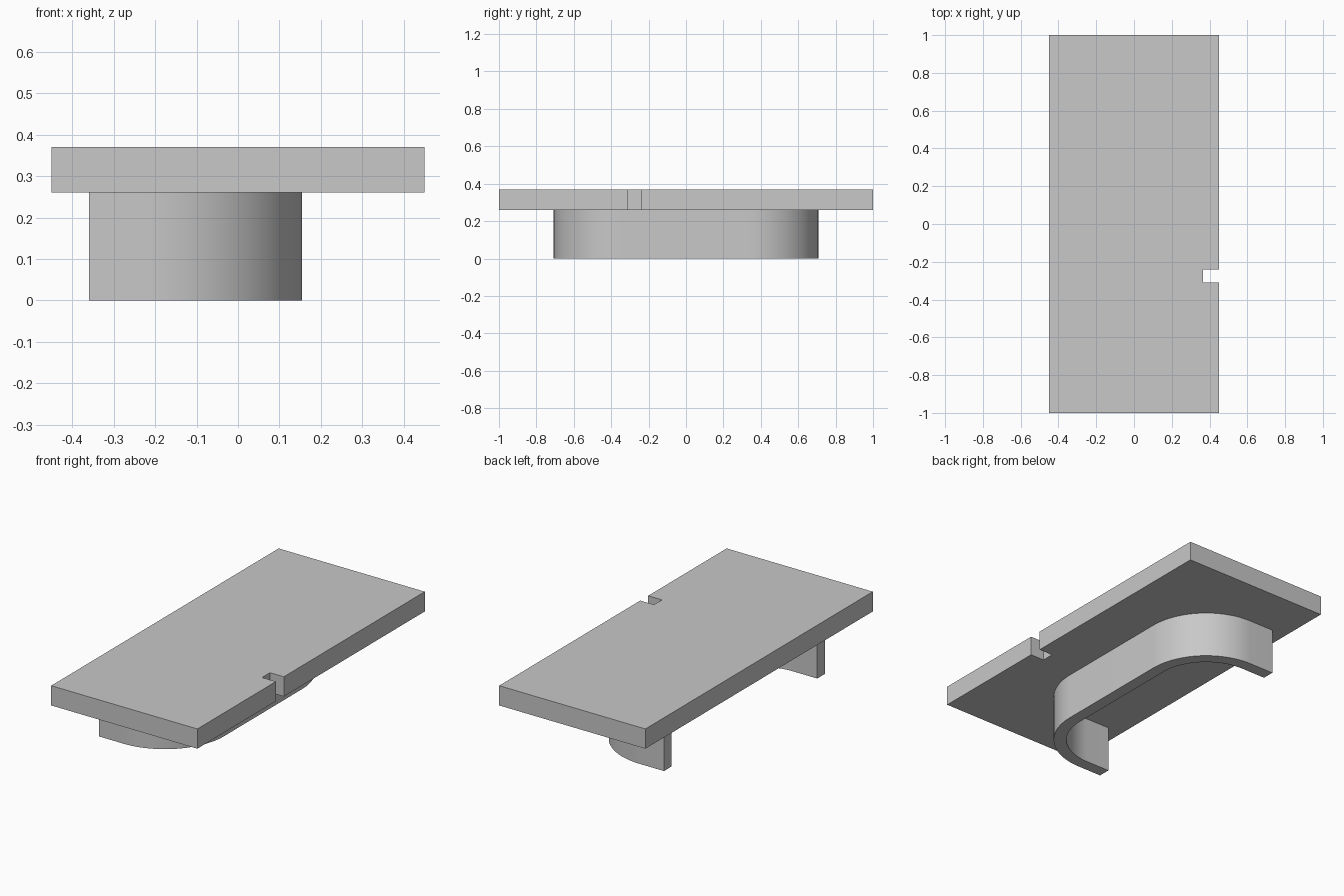
import bpy
import bmesh
from math import sin, cos, pi, radians

if "Cube" in bpy.data.objects:
    bpy.data.objects.remove(bpy.data.objects["Cube"], do_unlink=True)

GREY = (0.58, 0.58, 0.58, 1)
grey = bpy.data.materials.new("light_grey")
grey.use_nodes = True
grey.diffuse_color = GREY
grey.node_tree.nodes["Principled BSDF"].inputs["Base Color"].default_value = GREY


def extruded(name, outline, bottom, top):
    """Solid made by raising a flat outline from bottom to top."""
    bm = bmesh.new()
    face = bm.faces.new([bm.verts.new((x, y, bottom)) for x, y in outline])
    raised = bmesh.ops.extrude_face_region(bm, geom=[face])["geom"]
    verts = [v for v in raised if isinstance(v, bmesh.types.BMVert)]
    bmesh.ops.translate(bm, verts=verts, vec=(0, 0, top - bottom))
    bmesh.ops.recalc_face_normals(bm, faces=bm.faces)
    mesh = bpy.data.meshes.new(name)
    bm.to_mesh(mesh)
    bm.free()
    obj = bpy.data.objects.new(name, mesh)
    bpy.context.collection.objects.link(obj)
    mesh.materials.append(grey)
    return obj


# Flat plate with a small slot in its left edge
HALF_W, SLOT_X, SLOT_Y0, SLOT_Y1 = 0.45, 0.365, -0.31, -0.24
UNDERSIDE, TOP = 0.26, 0.37
extruded("top_plate", [
    (-HALF_W, -1), (HALF_W, -1),
    (HALF_W, SLOT_Y0), (SLOT_X, SLOT_Y0), (SLOT_X, SLOT_Y1), (HALF_W, SLOT_Y1),
    (HALF_W, 1), (-HALF_W, 1)], UNDERSIDE, TOP)

# U-shaped wall below the plate, open towards the right
END_X, CENTRE_X, CENTRE_Y = -0.36, -0.21, 0.343
OUTER_R, THICKNESS, STEPS = 0.365, 0.068, 24


def u_path(radius):
    """Line round the U: free end, corner, long side, corner, free end."""
    arc = [(CENTRE_X + radius * sin(a), CENTRE_Y + radius * cos(a))
           for a in (pi / 2 * i / STEPS for i in range(STEPS + 1))]
    half = [(END_X, CENTRE_Y + radius)] + arc
    return half + [(x, -y) for x, y in reversed(half)]


wall = extruded("curved_wall",
                u_path(OUTER_R) + u_path(OUTER_R - THICKNESS)[::-1],
                0, UNDERSIDE)
bpy.ops.object.select_all(action="DESELECT")
wall.select_set(True)
bpy.context.view_layer.objects.active = wall
bpy.ops.object.shade_smooth_by_angle(angle=radians(30))
